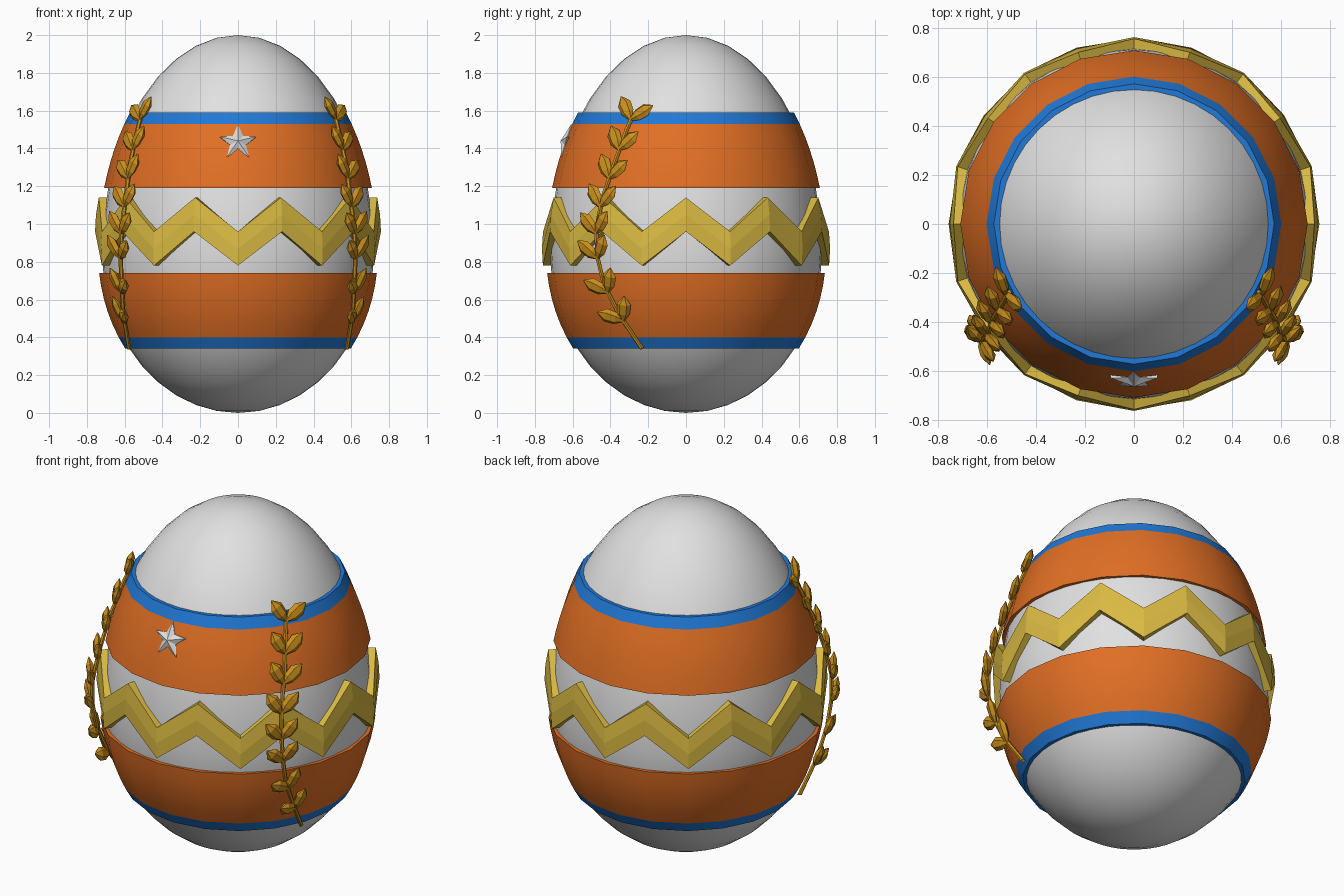
import bpy, bmesh
from math import sin, cos, pi, sqrt, radians
from mathutils import Vector

if "Cube" in bpy.data.objects:
    bpy.data.objects.remove(bpy.data.objects["Cube"])


def material(name, rgb):
    m = bpy.data.materials.new(name)
    m.use_nodes = True
    m.diffuse_color = (*rgb, 1)
    m.node_tree.nodes["Principled BSDF"].inputs["Base Color"].default_value = (*rgb, 1)
    return m


WHITE = material("shell white", (0.75, 0.75, 0.75))
ORANGE = material("orange", (0.76, 0.16, 0.018))
BLUE = material("blue", (0.015, 0.19, 0.68))
GOLD = material("pale gold", (0.7, 0.49, 0.055))
LEAF = material("dark gold", (0.6, 0.28, 0.012))

WIDEST, RADIUS = 0.85, 0.72


def egg_radius(z):
    half = 2 - WIDEST if z > WIDEST else WIDEST
    return RADIUS * sqrt(max(0, 1 - ((z - WIDEST) / half) ** 2))


def finish(name, bm, mat, smooth=None):
    bmesh.ops.remove_doubles(bm, verts=bm.verts, dist=0.0001)
    bmesh.ops.recalc_face_normals(bm, faces=bm.faces)
    mesh = bpy.data.meshes.new(name)
    bm.to_mesh(mesh)
    bm.free()
    mesh.materials.append(mat)
    ob = bpy.data.objects.new(name, mesh)
    bpy.context.collection.objects.link(ob)
    if smooth:
        bpy.ops.object.select_all(action='DESELECT')
        bpy.context.view_layer.objects.active = ob
        ob.select_set(True)
        bpy.ops.object.shade_smooth_by_angle(angle=radians(smooth))
    return ob


def loft(bm, rings, closed=False):
    """Bridge equal rings of points with quads."""
    rows = [[bm.verts.new(p) for p in ring] for ring in rings]
    n = len(rows[0])
    pairs = list(zip(rows, rows[1:]))
    if closed:
        pairs.append((rows[-1], rows[0]))
    for a, b in pairs:
        for i in range(n):
            j = (i + 1) % n
            bm.faces.new((a[i], a[j], b[j], b[i]))
    return rows


def circle(r, z, n):
    return [(r * sin(2 * pi * i / n), -r * cos(2 * pi * i / n), z) for i in range(n)]


# Egg shell: two half ellipsoids of different height
bm = bmesh.new()
rings = []
for i in range(21):
    c = -cos(pi * i / 20)
    z = WIDEST + c * (2 - WIDEST if c > 0 else WIDEST)
    rings.append(circle(egg_radius(z), z, 40))
loft(bm, rings)
bmesh.ops.dissolve_degenerate(bm, dist=0.0001, edges=bm.edges)
finish("egg_shell", bm, WHITE, 60)


# Painted bands as thin twenty-sided shells
def band(name, low, high, mat, steps):
    zs = [low + (high - low) * i / steps for i in range(steps + 1)]
    outer = [circle(egg_radius(z) + 0.021, z, 20) for z in zs]
    inner = [circle(egg_radius(z) - 0.02, z, 20) for z in (high, low)]
    bm = bmesh.new()
    loft(bm, outer + inner, closed=True)
    finish(name, bm, mat, 40)


band("upper_orange_band", 1.19, 1.53, ORANGE, 5)
band("upper_blue_band", 1.53, 1.59, BLUE, 1)
band("lower_orange_band", 0.40, 0.74, ORANGE, 5)
band("lower_blue_band", 0.34, 0.40, BLUE, 1)


# Raised zigzag around the middle
def zigzag_ring(height, lift):
    ring = []
    for i in range(20):
        z = height + (0.18 if i % 2 else 0)
        r, a = egg_radius(z) + lift, 2 * pi * i / 20
        ring.append((r * sin(a), -r * cos(a), z))
    return ring


bm = bmesh.new()
loft(bm, [zigzag_ring(0.78, 0.04), zigzag_ring(0.87, 0.043), zigzag_ring(0.96, 0.04),
          zigzag_ring(0.96, -0.005), zigzag_ring(0.78, -0.005)], closed=True)
finish("zigzag_trim", bm, GOLD)

# Five-pointed star with a raised centre
bm = bmesh.new()
tilt = radians(17)
up = Vector((0, sin(tilt), cos(tilt)))
out = Vector((0, -cos(tilt), sin(tilt)))
centre = Vector((0, -0.63, 1.43))
rim, back = [], []
for i in range(10):
    r, a = (0.1, 0.045)[i % 2], pi * i / 5
    p = centre + Vector((r * sin(a), 0, 0)) + up * r * cos(a)
    rim.append(p + out * 0.008)
    back.append(p - out * 0.02)
front = loft(bm, [back, rim])[1]
peak = bm.verts.new(centre + out * 0.035)
for i in range(10):
    bm.faces.new((front[i], front[(i + 1) % 10], peak))
finish("star", bm, WHITE)

# Laurel branches, one on each side
STEM = [(0.57, -0.23, 0.34), (0.60, -0.35, 0.52), (0.61, -0.43, 0.68), (0.615, -0.465, 0.83),
        (0.61, -0.47, 0.97), (0.59, -0.44, 1.13), (0.565, -0.375, 1.32),
        (0.525, -0.31, 1.5), (0.505, -0.275, 1.58)]


def stem_at(z):
    for a, b in zip(STEM, STEM[1:]):
        if z <= b[2]:
            break
    a, b = Vector(a), Vector(b)
    return a.lerp(b, (z - a.z) / (b.z - a.z)), (b - a).normalized()


def add_leaf(bm, base, along, across, out, mirror):
    rings = []
    for t, w in ((0, 0.008), (0.3, 0.034), (0.68, 0.038), (1, 0.003)):
        ring = []
        for k in range(6):
            a = pi * k / 3
            p = base + along * 0.145 * t + across * w * cos(a) + out * w * 0.6 * sin(a)
            ring.append((p.x * mirror, p.y, p.z))
        rings.append(ring)
    rows = loft(bm, rings)
    bm.faces.new(rows[0])
    bm.faces.new(rows[-1])


for label, mirror in (("left", 1), ("right", -1)):
    bm = bmesh.new()
    for z in (0.49, 0.64, 0.82, 0.95, 1.09, 1.24, 1.39, 1.55):
        base, along = stem_at(z)
        out = Vector((base.x, base.y, 0.12)).normalized()
        out = (out - along * out.dot(along)).normalized()
        side = along.cross(out)
        for s, angle in ((-1, 38), (1, 38)):
            a = radians(angle if z < 1.5 else 45)
            d = (along * cos(a) + side * s * sin(a) + out * 0.1).normalized()
            across = d.cross(out).normalized()
            add_leaf(bm, base + out * 0.012, d, across, across.cross(d), mirror)
    finish(label + "_laurel_leaves", bm, LEAF)

    # Stem as a six-sided tube
    bm = bmesh.new()
    rings = []
    for x, y, z in STEM:
        _, along = stem_at(z)
        out = Vector((x, y, 0)).normalized()
        side = along.cross(out).normalized()
        p = Vector((x, y, z)) + out * 0.008
        ring = [p + (side * cos(pi * k / 3) + out * sin(pi * k / 3)) * 0.012 for k in range(6)]
        rings.append([(q.x * mirror, q.y, q.z) for q in ring])
    rows = loft(bm, rings)
    bm.faces.new(rows[0])
    bm.faces.new(rows[-1])
    finish(label + "_laurel_stem", bm, LEAF, 50)
